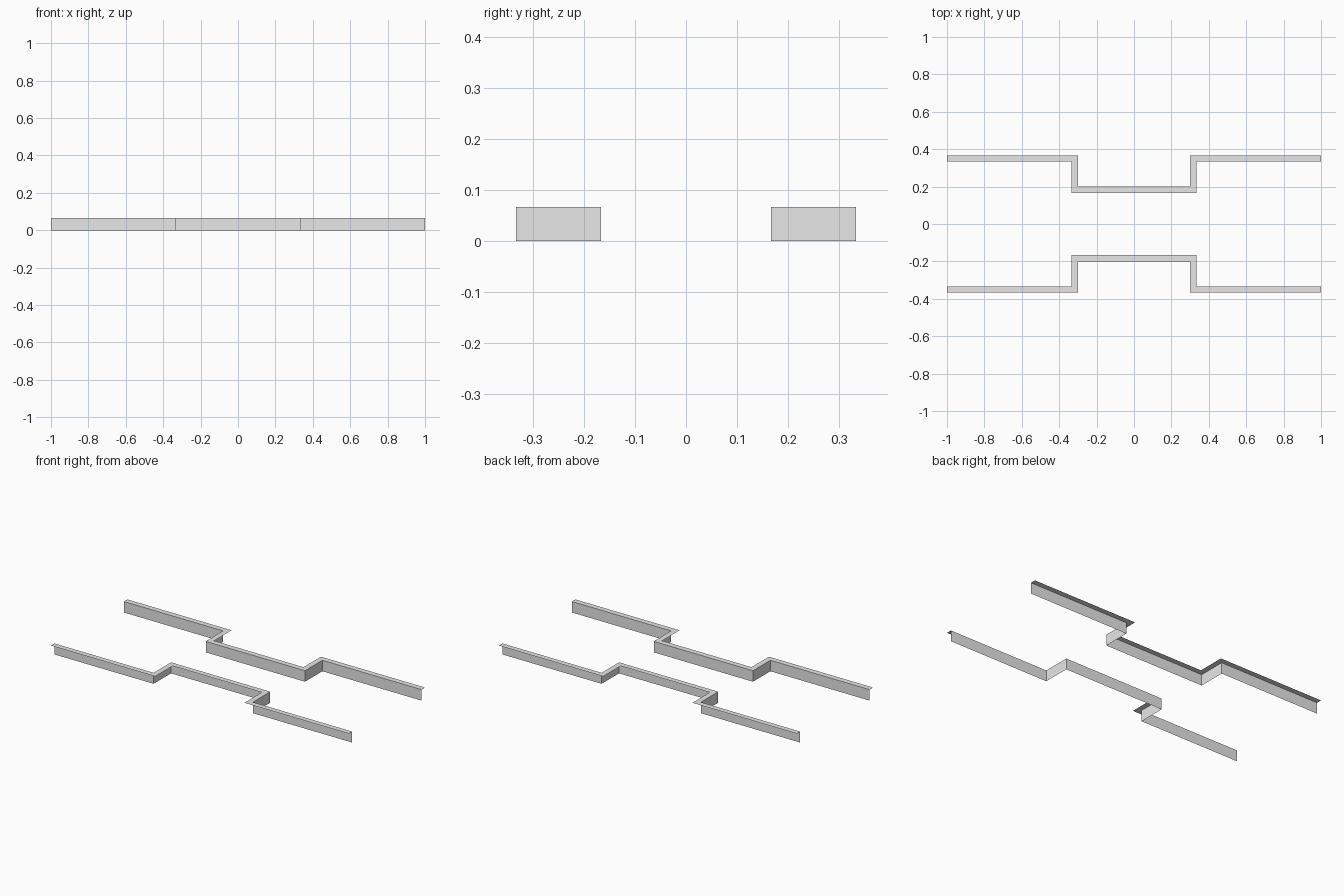
import bpy
import bmesh

cube = bpy.data.objects.get("Cube")
if cube:
    bpy.data.objects.remove(cube, do_unlink=True)

# Main sizes
HALF, STEP, FAR, NEAR = 1.0, 0.3333, 0.3333, 0.1667
HEIGHT, LIP = 0.0667, 0.0333

grey = bpy.data.materials.new("light_grey")
grey.use_nodes = True
colour = (0.8, 0.8, 0.8, 1)
grey.diffuse_color = colour
grey.node_tree.nodes["Principled BSDF"].inputs["Base Color"].default_value = colour

# Plan of the wall, and of the lip's outer edge
wall_plan = [(-HALF, FAR), (-STEP, FAR), (-STEP, NEAR),
             (STEP, NEAR), (STEP, FAR), (HALF, FAR)]
inner = STEP - LIP
lip_plan = [(-HALF, FAR + LIP), (-inner, FAR + LIP), (-inner, NEAR + LIP),
            (inner, NEAR + LIP), (inner, FAR + LIP), (HALF, FAR + LIP)]


def stepped_wall(name, side):
    """Thin stepped wall with a flat lip along its top, facing away from the middle."""
    bm = bmesh.new()

    def row(plan, z):
        return [bm.verts.new((x, side * y, z)) for x, y in plan]

    rows = [row(wall_plan, 0), row(wall_plan, HEIGHT), row(lip_plan, HEIGHT)]
    for low, high in zip(rows, rows[1:]):
        for i in range(len(low) - 1):
            quad = [low[i], low[i + 1], high[i + 1], high[i]]
            bm.faces.new(quad if side > 0 else quad[::-1])
    mesh = bpy.data.meshes.new(name)
    bm.to_mesh(mesh)
    bm.free()
    mesh.materials.append(grey)
    bpy.context.collection.objects.link(bpy.data.objects.new(name, mesh))


stepped_wall("back_stepped_wall", 1)
stepped_wall("front_stepped_wall", -1)
